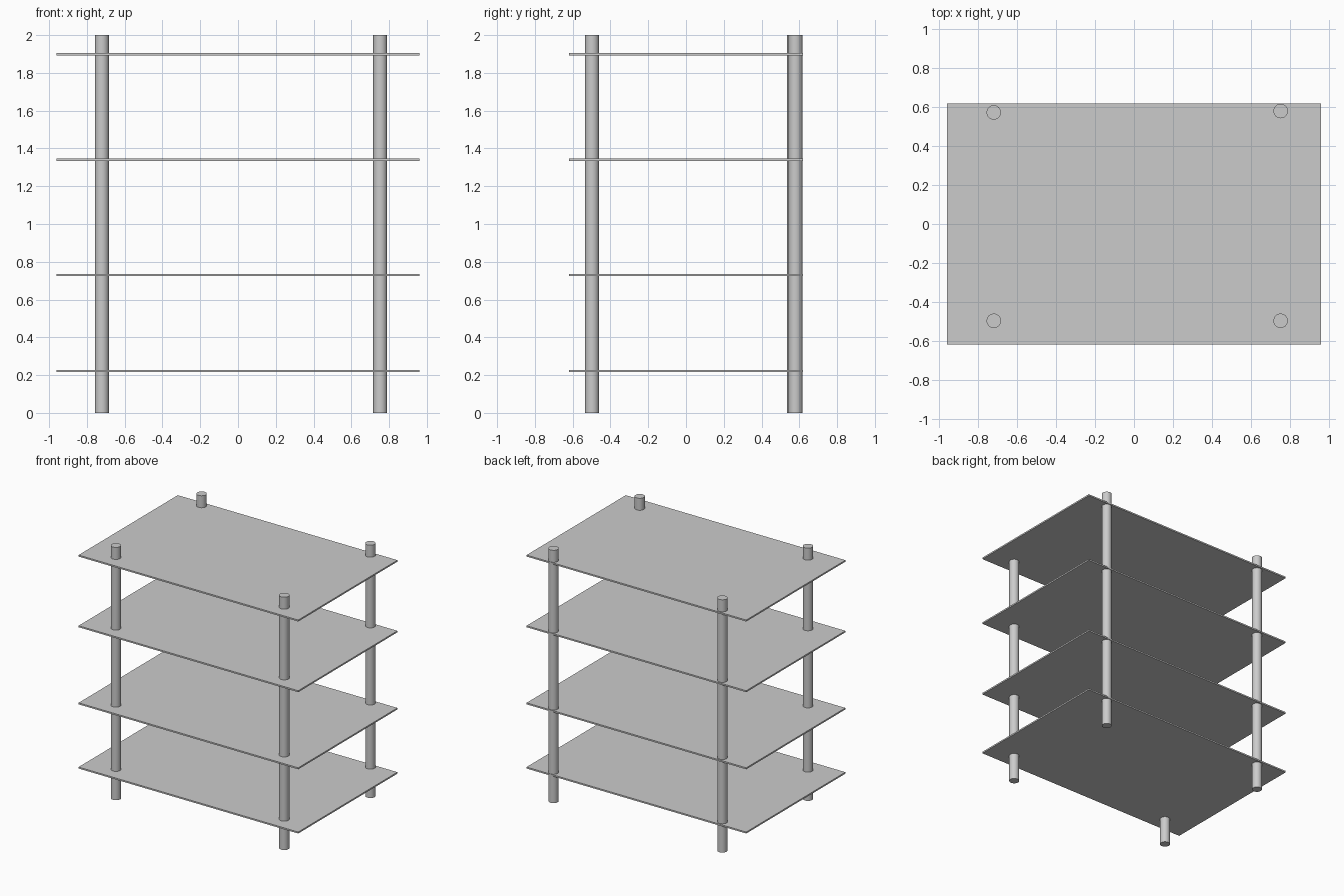
import bpy

if "Cube" in bpy.data.objects:
    bpy.data.objects.remove(bpy.data.objects["Cube"])


def shelf(name, z):
    bpy.ops.mesh.primitive_cube_add(size=1, location=(0, 0, z))
    ob = bpy.context.object
    ob.name = name
    ob.scale = (1.922, 1.24, 0.012)
    bpy.ops.object.transform_apply(location=False, rotation=False, scale=True)


def post(name, x, y):
    bpy.ops.mesh.primitive_cylinder_add(vertices=32, radius=0.037, depth=2,
                                        location=(x, y, 1))
    bpy.context.object.name = name
    bpy.ops.object.shade_smooth_by_angle()


# Four thin shelf boards
for i, z in enumerate((0.222, 0.73, 1.34, 1.899)):
    shelf(f"shelf_{i + 1}", z)

# Corner posts running through every shelf
post("front_left_post", -0.72, -0.497)
post("front_right_post", 0.753, -0.497)
post("back_left_post", -0.72, 0.573)
post("back_right_post", 0.753, 0.58)
